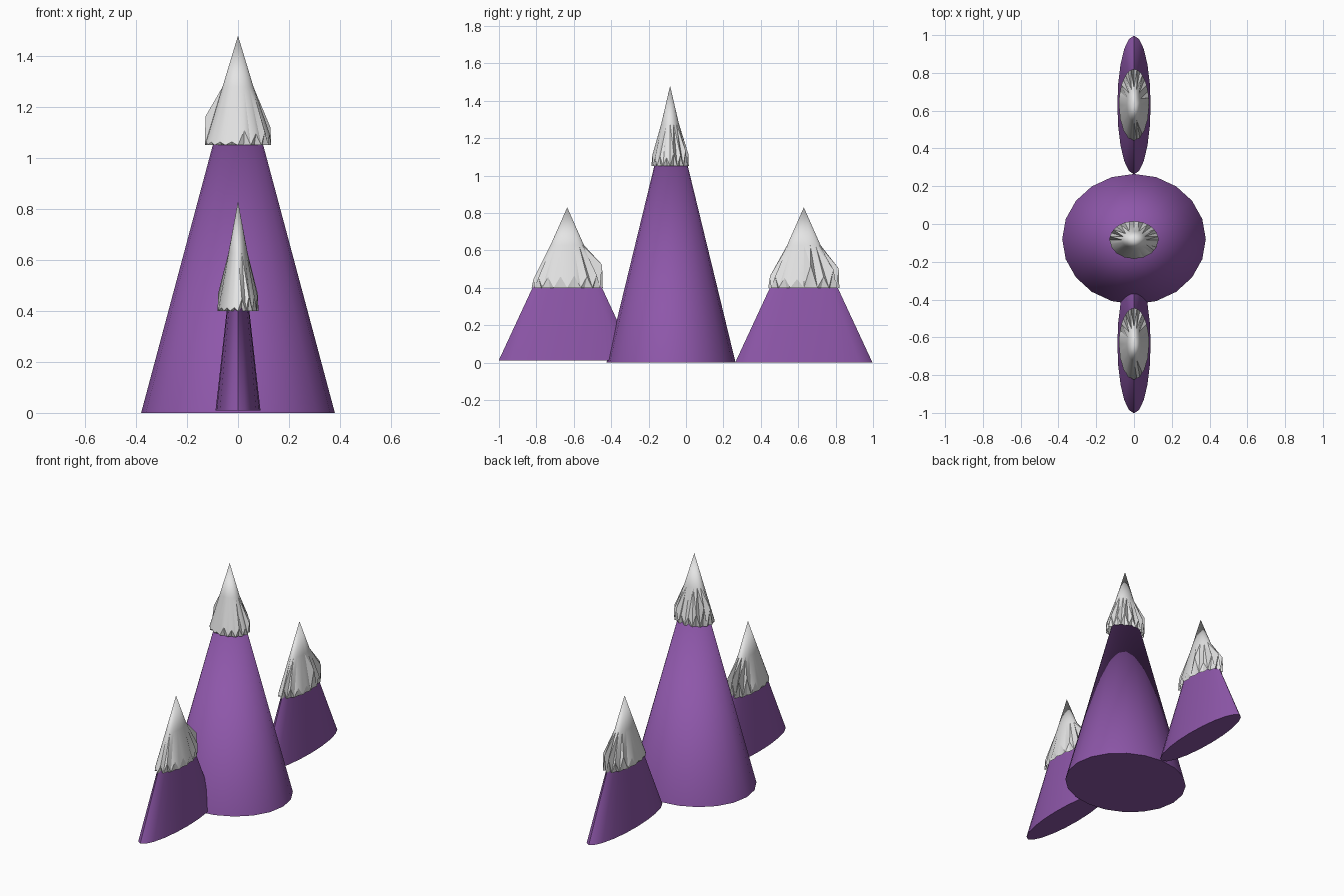
import bpy, bmesh, random
from math import cos, sin, tau, radians

random.seed(4)
cube = bpy.data.objects.get("Cube")
if cube:
    bpy.data.objects.remove(cube)


def material(name, rgb):
    mat = bpy.data.materials.new(name)
    mat.use_nodes = True
    mat.diffuse_color = (*rgb, 1)
    mat.node_tree.nodes["Principled BSDF"].inputs["Base Color"].default_value = (*rgb, 1)
    return mat


purple = material("purple rock", (0.27, 0.095, 0.40))
white = material("snow white", (0.78, 0.78, 0.78))


def finish(bm, name, mat, location, angle):
    bmesh.ops.recalc_face_normals(bm, faces=bm.faces)
    mesh = bpy.data.meshes.new(name)
    bm.to_mesh(mesh)
    bm.free()
    mesh.materials.append(mat)
    obj = bpy.data.objects.new(name, mesh)
    obj.location = location
    bpy.context.collection.objects.link(obj)
    bpy.ops.object.select_all(action='DESELECT')
    obj.select_set(True)
    bpy.context.view_layer.objects.active = obj
    bpy.ops.object.shade_smooth_by_angle(angle=radians(angle))


# Elliptical rock cone with a closed base
def rock(name, y, base, rx, ry, height):
    bm = bmesh.new()
    bmesh.ops.create_cone(bm, cap_ends=True, segments=20, radius1=1, radius2=0, depth=1)
    for v in bm.verts:
        v.co = (v.co.x * rx, v.co.y * ry, (v.co.z + 0.5) * height)
    finish(bm, name, purple, (0, y, base), 40)


# Snow cap: smooth peak, folded skirt and a toothed hem tucked in below
def snow_cap(name, y, base, rx, ry, height, teeth=16):
    bm = bmesh.new()
    count = teeth * 2

    def vert(a, r, t):
        return bm.verts.new((rx * r * cos(a), ry * r * sin(a), height * t))

    apex = bm.verts.new((0, 0, height))
    upper, hem, inner = [], [], []
    for i in range(count):
        a = tau * i / count
        deg = 360 * i / count
        upper.append(vert(a, 0.47, 0.53))
        if i % 2 == 0:
            hem.append(vert(a, 1, 0))
        else:
            if 175 < deg < 262:          # plain wind-swept side
                t, r = 0.03, 0.97
            elif deg > 262:              # shallow notches
                t, r = random.uniform(0.09, 0.15), 0.97
            else:                        # deep bulging folds
                t, r = random.uniform(0.12, 0.3), 1.0
            hem.append(vert(a, r, t))
        inner.append(vert(a, 0.88, 0))
    for i in range(count):
        j = (i + 1) % count
        bm.faces.new((apex, upper[i], upper[j]))
        tip, crest = (i, j) if i % 2 == 0 else (j, i)
        bm.faces.new((upper[i], upper[j], hem[crest]))
        bm.faces.new((upper[tip], hem[tip], hem[crest]))
        bm.faces.new((hem[tip], hem[crest], inner[crest]))
    loose = [v for v in bm.verts if not v.link_faces]
    bmesh.ops.delete(bm, geom=loose, context='VERTS')
    finish(bm, name, white, (0, y, base), 30)


# Central mountain
rock("main_mountain", -0.08, 0, 0.38, 0.345, 1.42)
snow_cap("main_snow_cap", -0.085, 1.05, 0.13, 0.1, 0.43)

# Two narrow side mountains
for label, y, base in (("front", -0.635, 0.01), ("back", 0.63, 0)):
    rock(label + "_mountain", y, base, 0.088, 0.367, 0.79)
    snow_cap(label + "_snow_cap", y, 0.4, 0.08, 0.19, 0.43)
